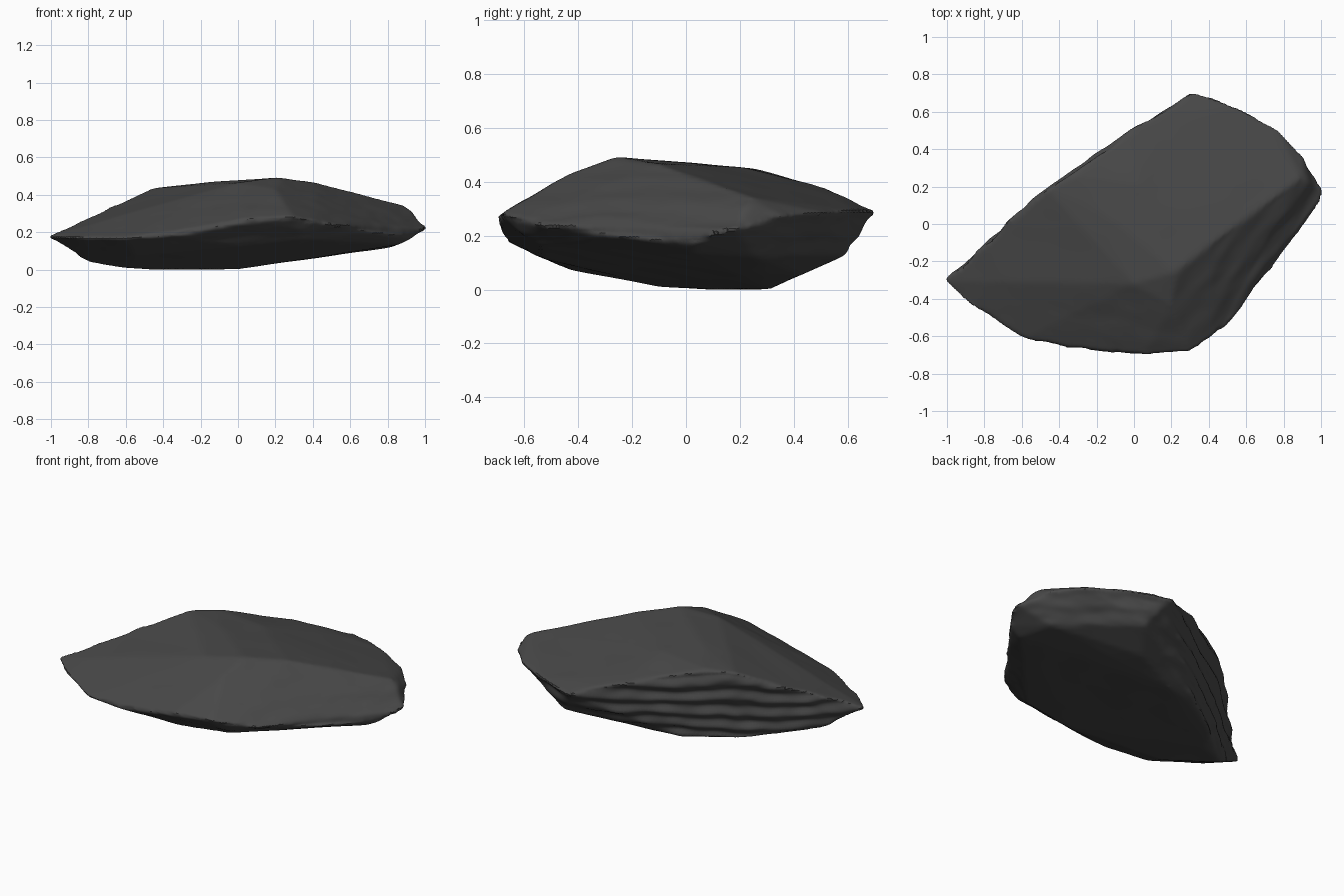
import bpy, bmesh, math
from mathutils import Vector, noise

cube = bpy.data.objects.get("Cube")
if cube:
    bpy.data.objects.remove(cube, do_unlink=True)

# Rim of the slab, where the upper and lower faces meet
rim = [(-1.015, -.3, .185), (-.82, -.465, .175), (-.6, -.61, .175), (-.35, -.665, .19),
       (.05, -.7, .275), (.3, -.685, .285), (.42, -.61, .265), (.55, -.47, .24), (.74, -.235, .205),
       (.95, .04, .185), (1.01, .19, .235), (.91, .37, .28), (.76, .52, .295), (.55, .63, .305),
       (.32, .71, .295)]
# Crest of the top and its high back edge
crest = [(.22, -.25, .5), (.41, -.1, .475), (.62, .06, .42), (.89, .25, .35), (0, -.31, .47),
         (.2, -.43, .435), (-.15, .06, .475), (.02, .22, .46), (-.47, .2, .44), (-.32, .27, .455),
         (-.22, .36, .43), (0, .51, .39), (.16, .62, .345), (.33, .57, .345), (-.75, -.06, .305)]
# Tilted underside
underside = [(-.45, .13, .005), (-.6, -.08, .015), (-.8, -.18, .045), (-.55, -.42, .08),
             (0, -.54, .13), (.33, -.54, .17), (.86, .04, .14), (.82, .27, .125), (.42, .6, .135),
             (.3, .43, .06), (0, .32, .01), (-.2, .28, .005)]

bm = bmesh.new()
verts = [bm.verts.new(p) for p in rim + crest + underside]
bmesh.ops.convex_hull(bm, input=verts)
loose = [v for v in bm.verts if not v.link_faces]
bmesh.ops.delete(bm, geom=loose, context="VERTS")
bmesh.ops.recalc_face_normals(bm, faces=bm.faces)
mesh = bpy.data.meshes.new("rock_slab")
bm.to_mesh(mesh)
bm.free()
rock = bpy.data.objects.new("rock_slab", mesh)
bpy.context.collection.objects.link(rock)
bpy.context.view_layer.objects.active = rock
rock.select_set(True)

# Even dense surface with worn edges
remesh = rock.modifiers.new("dense", "REMESH")
remesh.mode = "VOXEL"
remesh.voxel_size = .012
worn = rock.modifiers.new("worn", "SMOOTH")
worn.factor = .5
worn.iterations = 8
for name in ("dense", "worn"):
    bpy.ops.object.modifier_apply(modifier=name)

# Layered ledges on the two long broken sides, small chips elsewhere
bm = bmesh.new()
bm.from_mesh(mesh)
bm.normal_update()
across = Vector((1, -1, 0)).normalized()
moves = []
for v in bm.verts:
    p, n = v.co, v.normal
    steep = max(0, min(1, (.93 - abs(n.z)) * 2.5))
    broken = steep * (.15 + .85 * abs(n.dot(across)))
    warp = noise.noise(p * 2.2) * .05
    layer = math.sin((p.z + warp - .05 * p.x) * math.tau / .09)
    ledge = .011 * broken * layer
    chips = .008 * steep * noise.noise(Vector((p.x * 9, p.y * 9, p.z * 25)))
    swell = .003 * noise.noise(p * 5)
    moves.append((v, n * (ledge + chips + swell)))
for v, move in moves:
    v.co += move
bmesh.ops.smooth_vert(bm, verts=bm.verts, factor=.5,
                      use_axis_x=True, use_axis_y=True, use_axis_z=True)

# Centre it and stand it on the ground
low, high = (Vector([pick(v.co[i] for v in bm.verts) for i in range(3)]) for pick in (min, max))
middle = (low + high) / 2
bmesh.ops.translate(bm, verts=bm.verts, vec=(-middle.x, -middle.y, -low.z))
bm.to_mesh(mesh)
bm.free()

# Dark stone colour
stone = bpy.data.materials.new("dark_stone")
stone.use_nodes = True
colour = (.065, .065, .065, 1)
stone.diffuse_color = colour
stone.node_tree.nodes["Principled BSDF"].inputs["Base Color"].default_value = colour
mesh.materials.clear()
mesh.materials.append(stone)
bpy.ops.object.shade_smooth_by_angle(angle=math.radians(40))
